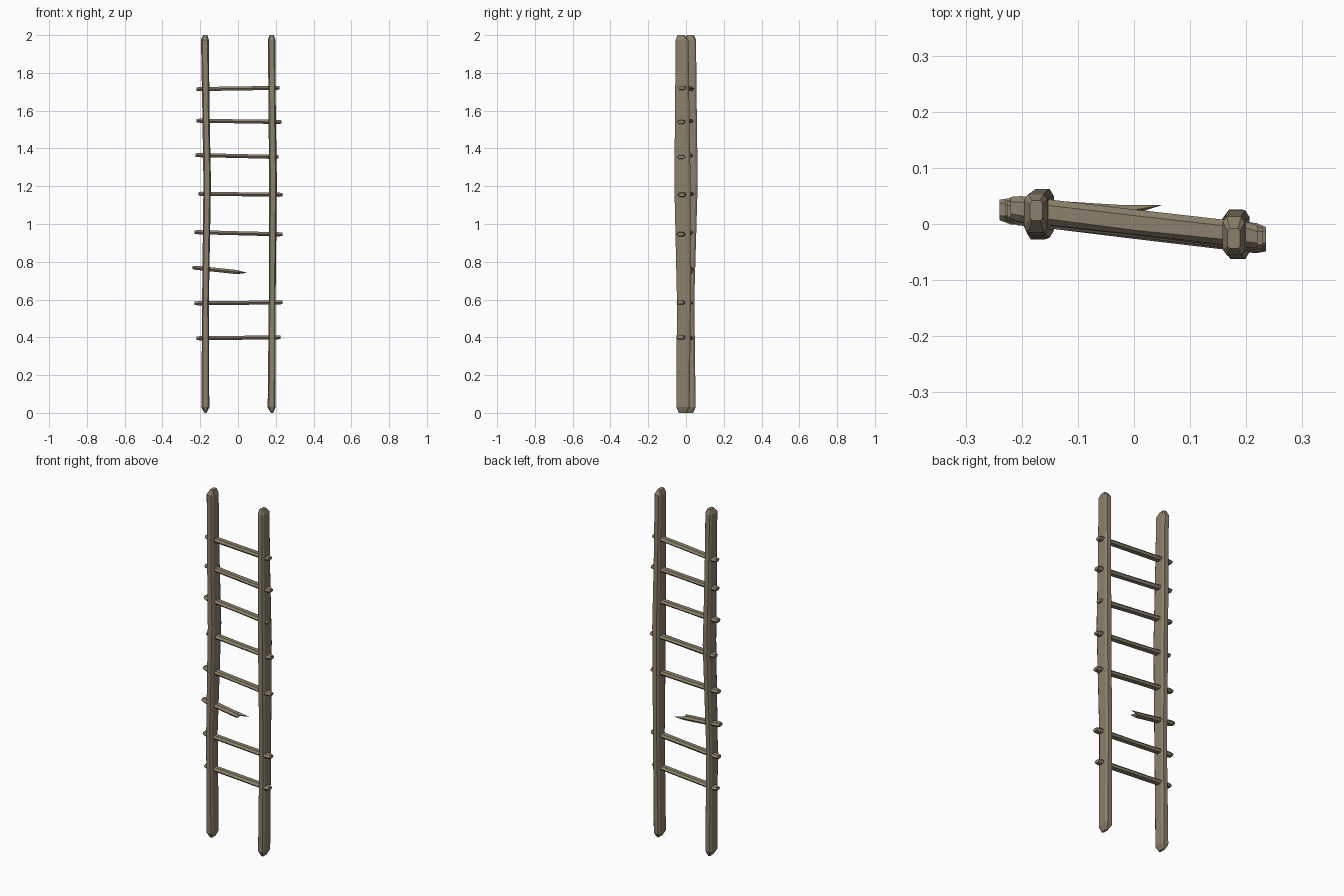
import bpy, bmesh, random
from mathutils import Vector

random.seed(4)
cube = bpy.data.objects.get("Cube")
if cube:
    bpy.data.objects.remove(cube)

wood = bpy.data.materials.new("weathered_wood")
wood.use_nodes = True
colour = (0.26, 0.22, 0.15, 1)
wood.diffuse_color = colour
wood.node_tree.nodes["Principled BSDF"].inputs["Base Color"].default_value = colour


def loft(name, rings, notch=0):
    """Skin a list of point rings; notch pulls the last cap inward in x."""
    bm = bmesh.new()
    loops = [[bm.verts.new(p) for p in ring] for ring in rings]
    n = len(loops[0])
    for a, b in zip(loops, loops[1:]):
        for i in range(n):
            j = (i + 1) % n
            bm.faces.new((a[i], a[j], b[j], b[i]))
    bm.faces.new(loops[0][::-1])
    if notch:
        centre = sum((v.co for v in loops[-1]), Vector()) / n
        tip = bm.verts.new(centre - Vector((notch, 0, 0)))
        for i in range(n):
            bm.faces.new((loops[-1][i], loops[-1][(i + 1) % n], tip))
    else:
        bm.faces.new(loops[-1])
    bmesh.ops.recalc_face_normals(bm, faces=bm.faces)
    mesh = bpy.data.meshes.new(name)
    bm.to_mesh(mesh)
    bm.free()
    mesh.materials.append(wood)
    obj = bpy.data.objects.new(name, mesh)
    bpy.context.collection.objects.link(obj)
    return obj


def rail_ring(z, x, y, hx, hy):
    """Rectangle with chamfered corners."""
    cx, cy = hx * 0.65, hy * 0.72
    pts = [(cx, -hy), (hx, -cy), (hx, cy), (cx, hy),
           (-cx, hy), (-hx, cy), (-hx, -cy), (-cx, -hy)]
    return [(x + a, y + b, z) for a, b in pts]


# Upright rails: height, centre x, centre y, half width, half depth
right_rail = [
    (0, -0.172, 0.018, 0.006, 0.020), (0.03, -0.173, 0.016, 0.021, 0.035),
    (0.6, -0.172, 0.008, 0.018, 0.036), (1.22, -0.163, 0.019, 0.020, 0.043),
    (1.6, -0.170, 0.018, 0.019, 0.039), (1.975, -0.175, 0.019, 0.021, 0.034),
    (2.0, -0.174, 0.024, 0.011, 0.018)]
left_rail = [
    (0, 0.180, -0.018, 0.006, 0.020), (0.03, 0.178, -0.016, 0.021, 0.035),
    (0.6, 0.181, -0.011, 0.018, 0.037), (1.22, 0.185, -0.019, 0.021, 0.043),
    (1.6, 0.181, -0.020, 0.019, 0.038), (1.975, 0.178, -0.021, 0.020, 0.034),
    (2.0, 0.178, -0.026, 0.011, 0.018)]
loft("right_rail", [rail_ring(*s) for s in right_rail])
loft("left_rail", [rail_ring(*s) for s in left_rail])


def rung_ring(x, y, z, scale=1.0):
    """Flattened hexagon with slight hand-hewn variation."""
    pts = [(-1, 0), (-0.6, -1), (0.6, -1), (1, 0), (0.55, 1), (-0.55, 1)]
    return [(x, y + a * 0.023 * scale + random.uniform(-0.002, 0.002),
             z + b * 0.011 * scale) for a, b in pts]


def rung_y(x):
    return -0.115 * x


# Whole rungs: start x, end x, start z, end z
rungs = [(-0.22, 0.225, 0.395, 0.40), (-0.23, 0.235, 0.58, 0.585),
         (-0.23, 0.235, 0.957, 0.945), (-0.21, 0.235, 1.16, 1.155),
         (-0.225, 0.215, 1.365, 1.355), (-0.22, 0.23, 1.547, 1.54),
         (-0.22, 0.22, 1.714, 1.721)]
for k, (x0, x1, z0, z1) in enumerate(rungs):
    shift = random.uniform(-0.004, 0.004)
    rings = []
    for t, scale in ((0, 0.8), (0.04, 1), (0.5, 0.95), (0.96, 1), (1, 0.8)):
        x = x0 + (x1 - x0) * t
        rings.append(rung_ring(x, rung_y(x) + shift, z0 + (z1 - z0) * t, scale))
    loft(f"rung_{k + 1}", rings)

# Snapped rung with a splintered end
rings = [rung_ring(-0.24, 0.025, 0.77, 0.8), rung_ring(-0.22, 0.024, 0.768),
         rung_ring(-0.02, 0.012, 0.747)]
splinters = (0.035, 0.01, 0.015, 0.07, 0.01, 0.015)
rings.append([(x + d, y, z - 0.08 * d) for (x, y, z), d in zip(rings[-1], splinters)])
loft("broken_rung", rings, notch=0.025)
